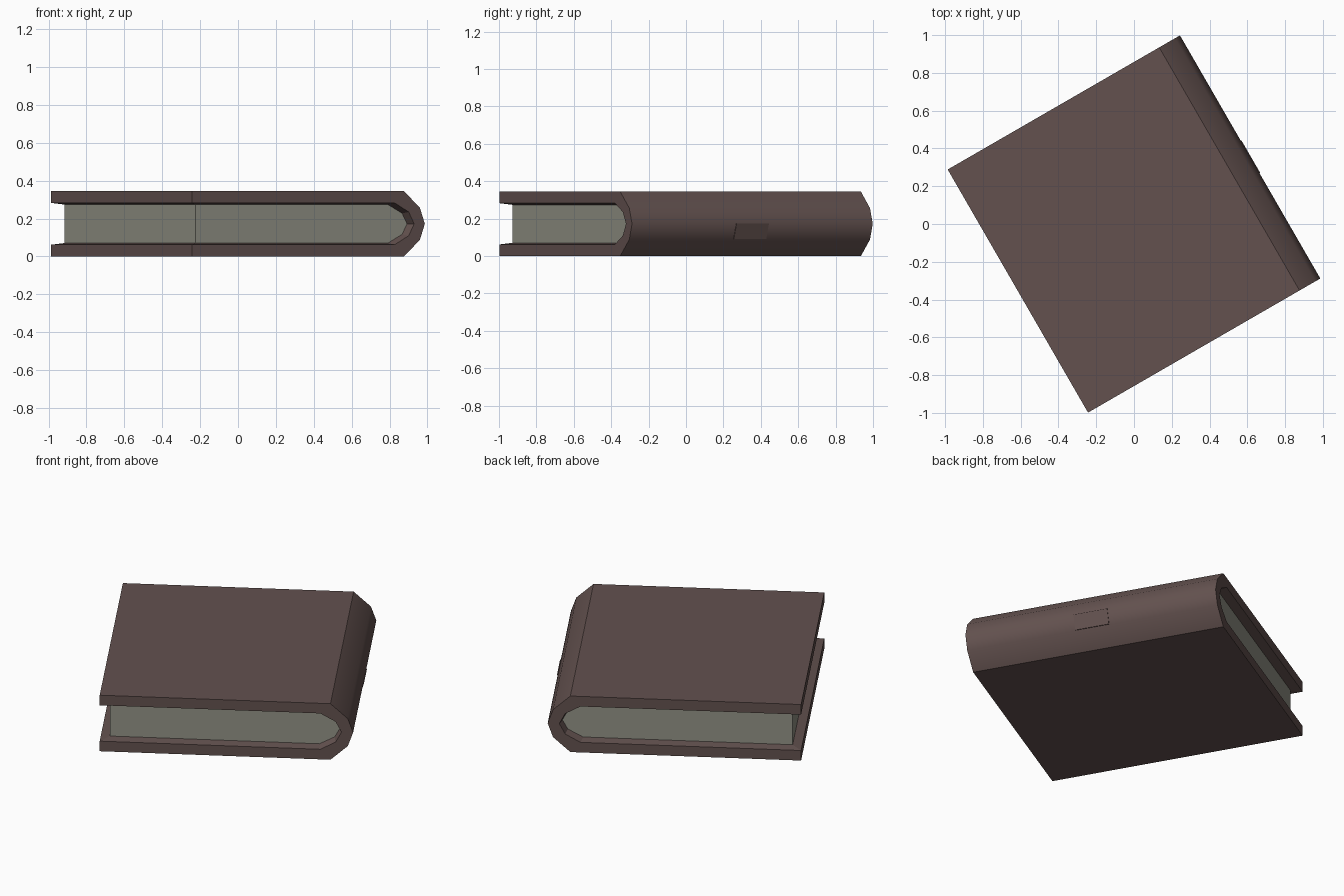
import bpy, bmesh
from math import radians

if "Cube" in bpy.data.objects:
    bpy.data.objects.remove(bpy.data.objects["Cube"])

H = 0.345             # book thickness
OUT, IN = 0.743, 0.69  # half length of cover and page block


def mat(name, col):
    m = bpy.data.materials.new(name)
    m.diffuse_color = (*col, 1)
    m.use_nodes = True
    m.node_tree.nodes["Principled BSDF"].inputs["Base Color"].default_value = m.diffuse_color
    return m


def profile(half):
    # mirror the lower half outline about mid thickness
    return half + [(u, H - z) for u, z in reversed(half[:-1])]


def finish(name, bm, material, spine=False):
    bmesh.ops.recalc_face_normals(bm, faces=bm.faces)
    me = bpy.data.meshes.new(name)
    bm.to_mesh(me)
    bm.free()
    me.materials.append(material)
    ob = bpy.data.objects.new(name, me)
    bpy.context.collection.objects.link(ob)
    ob.rotation_euler.z = radians(30)
    return ob


def rows(bm, pts, v):
    # the same profile at both ends of the book
    return [[bm.verts.new((u, s * v, z)) for u, z in pts] for s in (-1, 1)]


brown = mat("leather", (0.125, 0.083, 0.078))
paper = mat("paper", (0.29, 0.29, 0.24))

outer = profile([(-0.71, 0), (0.583, 0), (0.68, 0.088), (0.71, H / 2)])
rim = profile([(-0.71, 0.062), (0.526, 0.062), (0.612, 0.11), (0.645, H / 2)])
page = profile([(-0.658, 0.071), (0.516, 0.071), (0.602, 0.117), (0.632, H / 2)])

# cover: folded shell with a rim sloping in to the pages
bm = bmesh.new()
o, r, p = rows(bm, outer, OUT), rows(bm, rim, OUT), rows(bm, page, IN)
spine_faces = []
for i in range(len(outer) - 1):
    j = i + 1
    f = bm.faces.new((o[0][i], o[0][j], o[1][j], o[1][i]))
    if 0 < i < len(outer) - 2:
        spine_faces.append(f)
    for k in (0, 1):
        bm.faces.new((o[k][i], o[k][j], r[k][j], r[k][i]))
        bm.faces.new((r[k][i], r[k][j], p[k][j], p[k][i]))
    bm.faces.new((p[0][i], p[0][j], p[1][j], p[1][i]))
for i in (0, -1):
    bm.faces.new((o[0][i], o[1][i], r[1][i], r[0][i]))
    bm.faces.new((r[0][i], r[1][i], p[1][i], p[0][i]))
bmesh.ops.recalc_face_normals(bm, faces=bm.faces)
for f in spine_faces:
    f.smooth = True
for e in bm.edges:
    if sum(f in spine_faces for f in e.link_faces) == 1:
        e.smooth = False
finish("cover", bm, brown)

# page block
bm = bmesh.new()
a, b = rows(bm, page, IN)
n = len(page)
bm.faces.new(a)
bm.faces.new(b)
for i in range(n):
    j = (i + 1) % n
    bm.faces.new((a[i], a[j], b[j], b[i]))
finish("pages", bm, paper)

# small raised patch on the lower spine facet
bm = bmesh.new()
a, b = rows(bm, [(0.681, 0.09), (0.71, 0.174), (0.714, 0.174), (0.685, 0.09)], 0.1)
bm.faces.new(a)
bm.faces.new(b)
for i in range(4):
    j = (i + 1) % 4
    bm.faces.new((a[i], a[j], b[j], b[i]))
finish("spine_patch", bm, brown)
